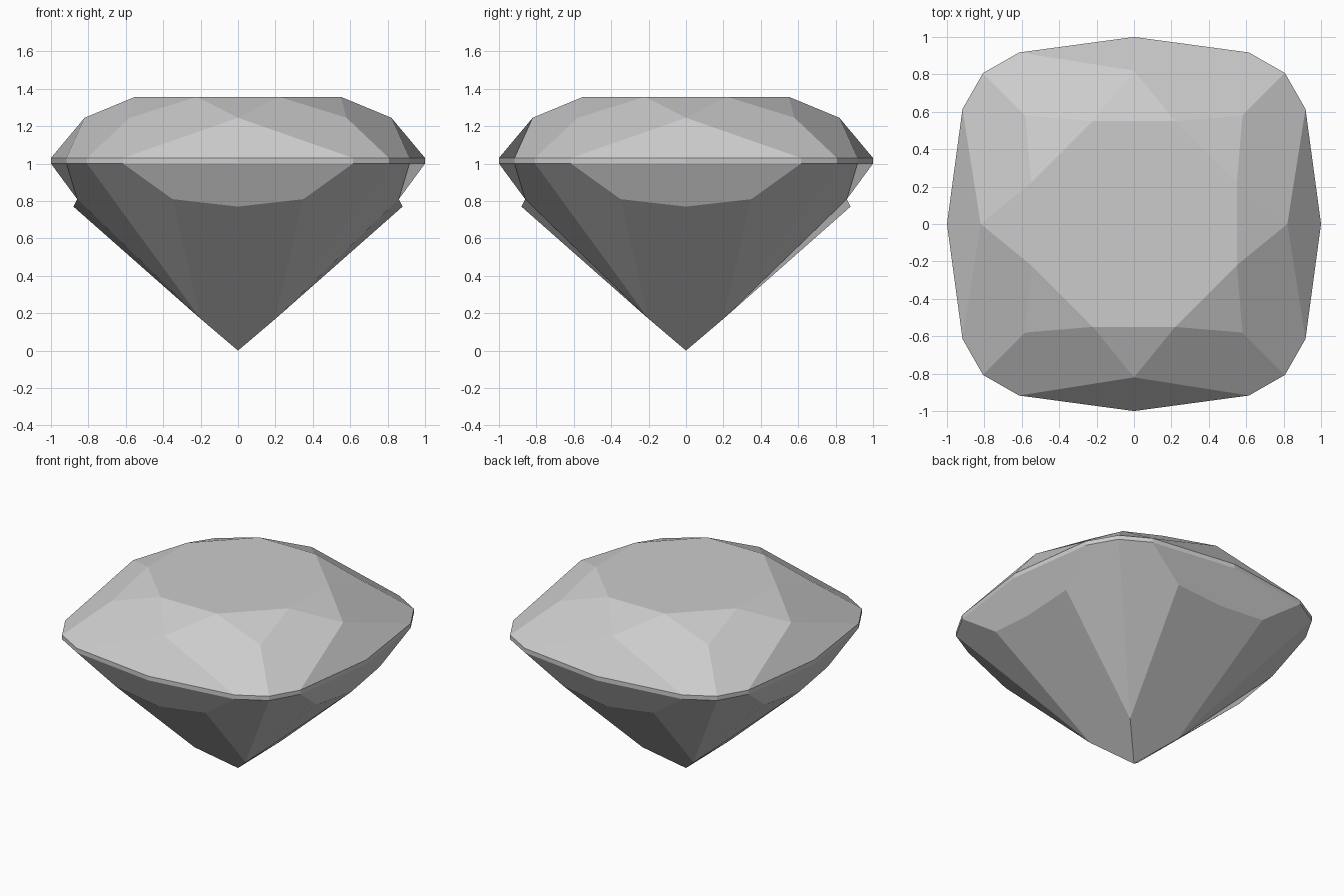
import bpy
import bmesh
from mathutils import Matrix, Vector

cube = bpy.data.objects.get("Cube")
if cube:
    bpy.data.objects.remove(cube, do_unlink=True)

# Single stone colour
stone = bpy.data.materials.new("pale_grey_stone")
stone.use_nodes = True
grey = (0.6, 0.6, 0.6, 1)
stone.diffuse_color = grey
stone.node_tree.nodes["Principled BSDF"].inputs["Base Color"].default_value = grey

GIRDLE_LOW, GIRDLE_HIGH = 1.0, 1.03


def mirror_x(p):
    return Vector((-p[0], p[1], p[2]))


def girdle(z):
    """Side middle, shoulder and corner of the cushion outline."""
    return Vector((0, 1, z)), Vector((0.615, 0.917, z)), Vector((0.807, 0.807, z))


mid_hi, shoulder_hi, corner_hi = girdle(GIRDLE_HIGH)
mid_lo, shoulder_lo, corner_lo = girdle(GIRDLE_LOW)

# Crown points
table = Vector((0.22, 0.55, 1.357))
star = Vector((0, 0.82, 1.245))
corner_star = Vector((0.58, 0.58, 1.245))
# Pavilion points
pav_mid = Vector((0, 0.88, 0.77))
pav_side = Vector((0.35, 0.86, 0.81))
keel = Vector((0.2, 0.2, 0.17))
culet = Vector((0, 0, 0))

# Facets that straddle the middle of one side
centre = [
    [table, star, mirror_x(table)],
    [star, shoulder_hi, mid_hi, mirror_x(shoulder_hi)],
    [mirror_x(shoulder_lo), mid_lo, shoulder_lo, pav_side, pav_mid, mirror_x(pav_side)],
    [pav_mid, pav_side, keel, culet, mirror_x(keel), mirror_x(pav_side)],
]
# Facets that come in mirrored pairs
paired = [
    [table, corner_star, corner_hi, shoulder_hi, star],
    [mid_hi, shoulder_hi, shoulder_lo, mid_lo],
    [shoulder_hi, corner_hi, corner_lo, shoulder_lo],
    [shoulder_lo, corner_lo, keel, pav_side],
]
side = centre + paired + [[mirror_x(p) for p in f] for f in paired]
# Small triangle beside the table at each corner
side.append([table, Vector((table.y, table.x, table.z)), corner_star])

bm = bmesh.new()
table_ring = []
for quarter in range(4):
    turn = Matrix.Rotation(quarter * 1.5707963, 3, "Z")
    for facet in side:
        bm.faces.new([bm.verts.new(turn @ p) for p in facet])
    table_ring += [turn @ table, turn @ mirror_x(table)]

# Flat table on top
bm.faces.new([bm.verts.new(p) for p in table_ring])

bmesh.ops.remove_doubles(bm, verts=bm.verts[:], dist=0.001)
bmesh.ops.recalc_face_normals(bm, faces=bm.faces[:])

mesh = bpy.data.meshes.new("cut_gemstone")
bm.to_mesh(mesh)
bm.free()
mesh.materials.append(stone)
gem = bpy.data.objects.new("cut_gemstone", mesh)
bpy.context.scene.collection.objects.link(gem)
